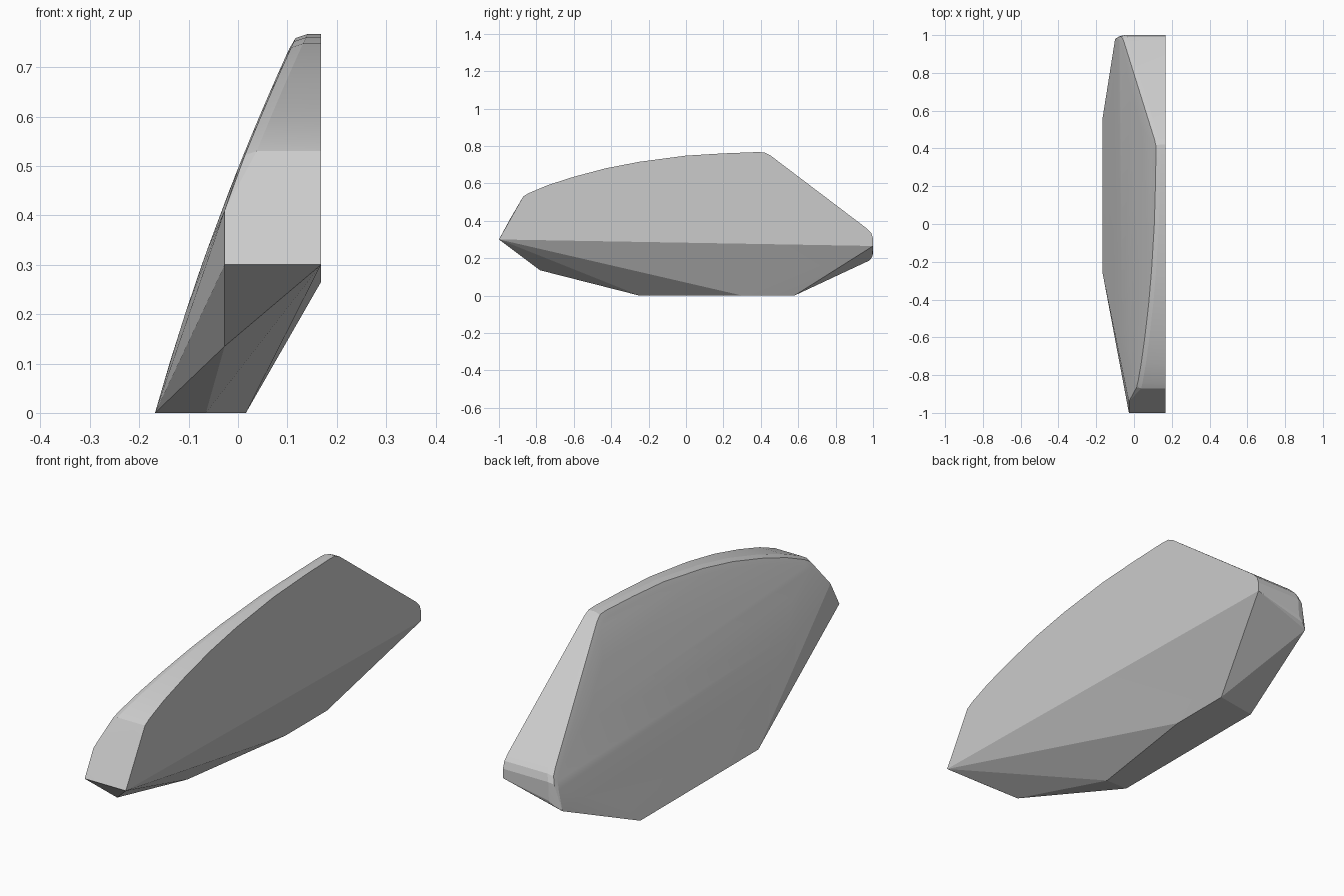
import bpy, bmesh

if "Cube" in bpy.data.objects:
    bpy.data.objects.remove(bpy.data.objects["Cube"])

R = 0.168  # flat right face


def side_x(z):
    """Gently bulged slanted left face: x as a function of height."""
    return -R + 0.28 * z + 0.12 * z * z


pts = []

# upper outline (y, z), rounded over from the flat face to the slanted face
outline = [(-0.87, 0.53), (-0.84, 0.548), (-0.74, 0.59), (-0.6, 0.635), (-0.43, 0.68),
           (-0.25, 0.715), (0, 0.748), (0.2, 0.76), (0.38, 0.767), (0.42, 0.765),
           (0.45, 0.75), (0.965, 0.36), (0.99, 0.335), (1.0, 0.305)]
for y, z in outline:
    pts.append((R, y, z))
    x = side_x(z - 0.015)
    pts.append((x + 0.03, y, z))
    # inset the second bevel point towards the middle of the plate
    pts.append((x + 0.006, y * 0.993, z - 0.008))
    pts.append((side_x(z - 0.03), y * 0.98, z - 0.03))

# front end: knife edge, left cheek and lower chin
pts += [(R, -1, 0.30), (-0.027, -1, 0.30), (-0.027, -0.94, 0.41), (-0.027, -0.78, 0.135)]

# back end
pts += [(R, 1, 0.265), (-0.05, 1, 0.225), (-0.075, 0.995, 0.205), (-0.10, 0.98, 0.187)]

# flat base
pts += [(-R, -0.25, 0), (-0.065, -0.25, 0), (0.016, 0.30, 0), (0.016, 0.58, 0), (-R, 0.55, 0)]

# bulge rows on the slanted left face
for z, y0, y1 in [(0.1, -0.3, 0.65), (0.2, -0.42, 0.85), (0.33, -0.6, 0.8),
                  (0.45, -0.7, 0.7), (0.6, -0.4, 0.5)]:
    for i in range(4):
        pts.append((side_x(z), y0 + (y1 - y0) * i / 3, z))

# faceted plate as a hull of the profile points
bm = bmesh.new()
for p in pts:
    bm.verts.new(p)
res = bmesh.ops.convex_hull(bm, input=bm.verts[:])
bmesh.ops.delete(bm, geom=[v for v in bm.verts if not v.link_faces], context='VERTS')
bmesh.ops.dissolve_limit(bm, angle_limit=0.004, verts=bm.verts[:], edges=bm.edges[:])
bmesh.ops.recalc_face_normals(bm, faces=bm.faces[:])
me = bpy.data.meshes.new("slanted_plate")
bm.to_mesh(me)
bm.free()
plate = bpy.data.objects.new("slanted_plate", me)
bpy.context.collection.objects.link(plate)

# smooth only the shallow edges
bpy.context.view_layer.objects.active = plate
plate.select_set(True)
bpy.ops.object.shade_smooth_by_angle(angle=0.16)
